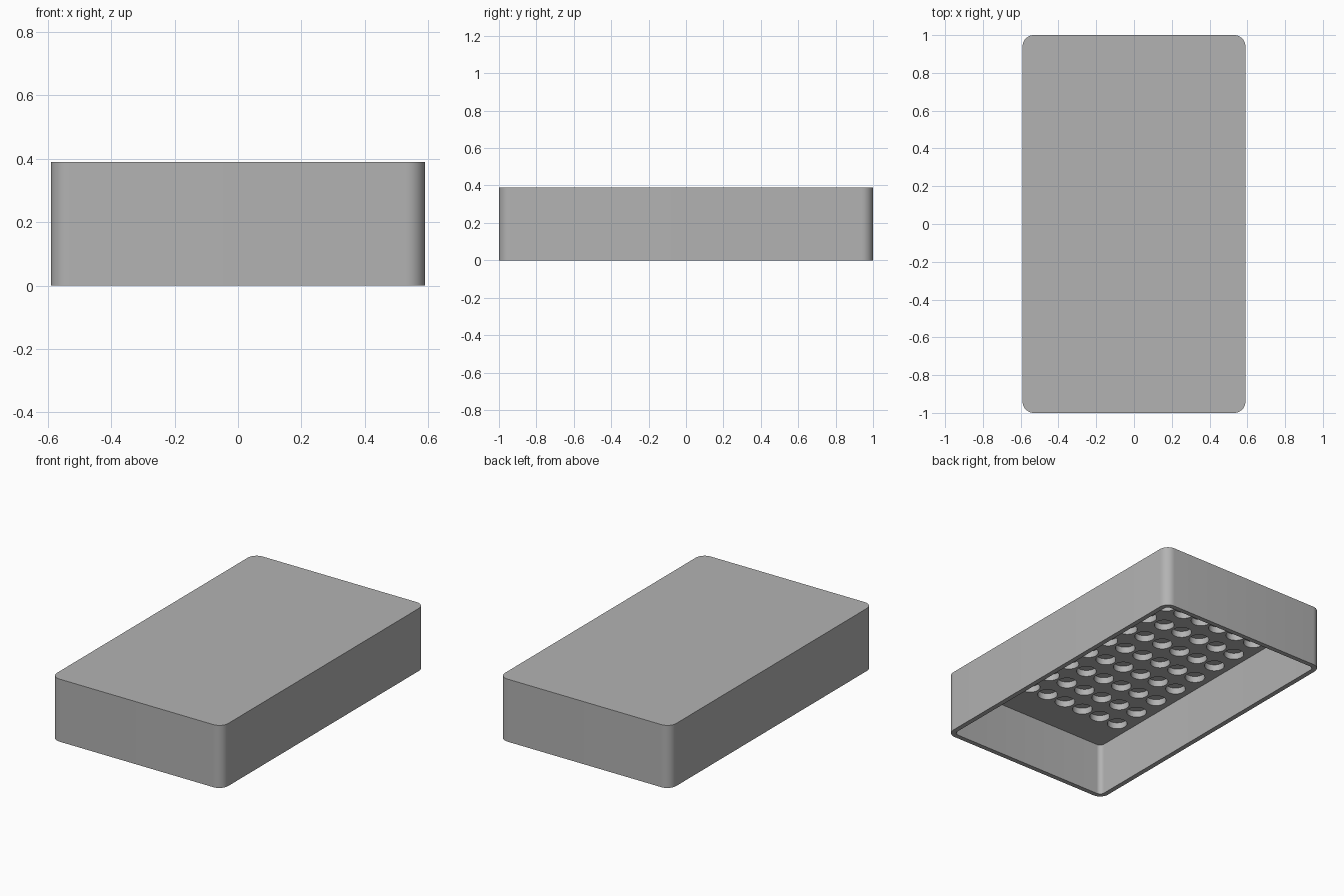
import bpy, bmesh, math
from mathutils import Vector

cube = bpy.data.objects.get("Cube")
if cube:
    bpy.data.objects.remove(cube, do_unlink=True)

HALF_X, HALF_Y, HEIGHT = 0.59, 1.0, 0.39
WALL, RADIUS = 0.03, 0.06
CEILING = 0.33
COLS, ROWS, PITCH_X, PITCH_Y = 8, 9, 0.133, 0.177
HOLE_R, HOLE_DEPTH = 0.058, 0.04

grey = bpy.data.materials.new("plain grey")
grey.use_nodes = True
grey.diffuse_color = (0.45, 0.45, 0.45, 1)
grey.node_tree.nodes["Principled BSDF"].inputs["Base Color"].default_value = grey.diffuse_color


def finish(name, bm):
    mesh = bpy.data.meshes.new(name)
    bmesh.ops.recalc_face_normals(bm, faces=bm.faces)
    bm.to_mesh(mesh)
    bm.free()
    obj = bpy.data.objects.new(name, mesh)
    bpy.context.collection.objects.link(obj)
    mesh.materials.append(grey)
    return obj


def rounded_block(name, hx, hy, z0, z1, r, steps=10):
    """Upright block with rounded vertical corners."""
    bm = bmesh.new()
    ring = []
    for q, (sx, sy) in enumerate([(1, 1), (-1, 1), (-1, -1), (1, -1)]):
        for i in range(steps + 1):
            a = math.pi / 2 * (q + i / steps)
            ring.append(bm.verts.new((sx * (hx - r) + r * math.cos(a),
                                      sy * (hy - r) + r * math.sin(a), z0)))
    face = bm.faces.new(ring)
    top = bmesh.ops.extrude_face_region(bm, geom=[face])["geom"]
    bmesh.ops.translate(bm, vec=Vector((0, 0, z1 - z0)),
                        verts=[v for v in top if isinstance(v, bmesh.types.BMVert)])
    return finish(name, bm)


def cut(target, cutter):
    mod = target.modifiers.new("cut " + cutter.name, "BOOLEAN")
    mod.operation = "DIFFERENCE"
    mod.solver = "EXACT"
    mod.object = cutter
    cutter.hide_render = True
    bpy.context.view_layer.objects.active = target
    bpy.ops.object.modifier_apply(modifier=mod.name)
    bpy.data.objects.remove(cutter, do_unlink=True)


# Outer shell, open underneath
shell = rounded_block("box_shell", HALF_X, HALF_Y, 0, HEIGHT, RADIUS)
cut(shell, rounded_block("cavity", HALF_X - WALL, HALF_Y - WALL, -0.1, CEILING, RADIUS - WALL))

# Grid of shallow round sockets in the inner face
bm = bmesh.new()
for i in range(COLS):
    for j in range(ROWS):
        new = bmesh.ops.create_cone(bm, cap_ends=True, segments=32, radius1=HOLE_R,
                                    radius2=HOLE_R, depth=2 * HOLE_DEPTH)["verts"]
        bmesh.ops.translate(bm, verts=new, vec=((i - (COLS - 1) / 2) * PITCH_X,
                                                (j - (ROWS - 1) / 2) * PITCH_Y, CEILING))
cut(shell, finish("sockets", bm))

# Smooth corners with crisp rims
bpy.ops.object.select_all(action="DESELECT")
shell.select_set(True)
bpy.context.view_layer.objects.active = shell
bpy.ops.object.shade_smooth_by_angle(angle=math.radians(30))
